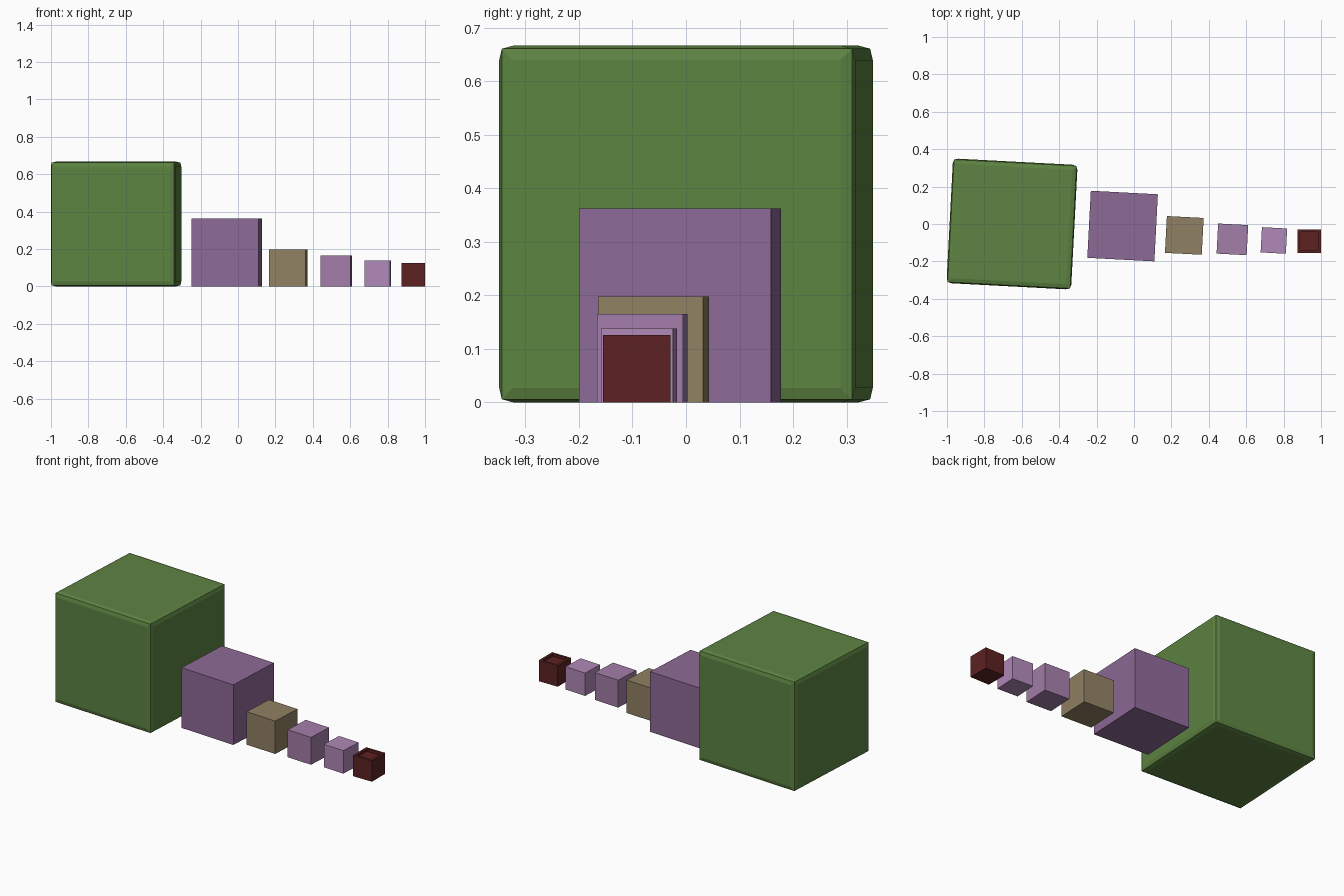
import bpy, bmesh, math

if "Cube" in bpy.data.objects:
    bpy.data.objects.remove(bpy.data.objects["Cube"])


def block(name, x, y, size, height, angle, color, pillow=0.0, border=0.03, recess=None):
    """Upright cube standing on z = 0, with optional pillowed faces or top recess."""
    bm = bmesh.new()
    bmesh.ops.create_cube(bm, size=1.0)
    for v in bm.verts:
        v.co.x *= size - 2 * pillow
        v.co.y *= size - 2 * pillow
        v.co.z *= height - 2 * pillow
    if pillow:
        bmesh.ops.inset_individual(bm, faces=bm.faces[:], thickness=border, depth=pillow)
    if recess:
        wall, depth = recess
        bm.normal_update()
        top = max(bm.faces, key=lambda f: f.calc_center_median().z)
        bmesh.ops.inset_individual(bm, faces=[top], thickness=wall)
        floor = bmesh.ops.extrude_discrete_faces(bm, faces=[top])["faces"][0]
        for v in floor.verts:
            v.co.z -= depth
    mesh = bpy.data.meshes.new(name)
    bm.to_mesh(mesh)
    bm.free()
    mat = bpy.data.materials.new(name + "_paint")
    mat.diffuse_color = (*color, 1)
    mat.use_nodes = True
    mat.node_tree.nodes["Principled BSDF"].inputs["Base Color"].default_value = mat.diffuse_color
    mesh.materials.append(mat)
    ob = bpy.data.objects.new(name, mesh)
    ob.location = (x, y, height / 2)
    ob.rotation_euler.z = math.radians(angle)
    bpy.context.collection.objects.link(ob)
    return ob


# Row of shrinking blocks, largest to smallest
block("green_block", -0.652, 0.0, 0.667, 0.667, -3, (0.11, 0.23, 0.055), pillow=0.006)
block("purple_block", -0.061, -0.011, 0.359, 0.362, -3, (0.27, 0.145, 0.31))
block("tan_block", 0.269, -0.061, 0.197, 0.198, -3, (0.28, 0.22, 0.125))
block("mauve_block", 0.526, -0.082, 0.161, 0.165, -3, (0.37, 0.21, 0.40))
block("pink_block", 0.748, -0.088, 0.135, 0.138, -3, (0.44, 0.25, 0.48))

# Smallest block has a shallow tray in its top
block("red_block", 0.937, -0.092, 0.126, 0.126, 0, (0.11, 0.016, 0.016), recess=(0.02, 0.015))
